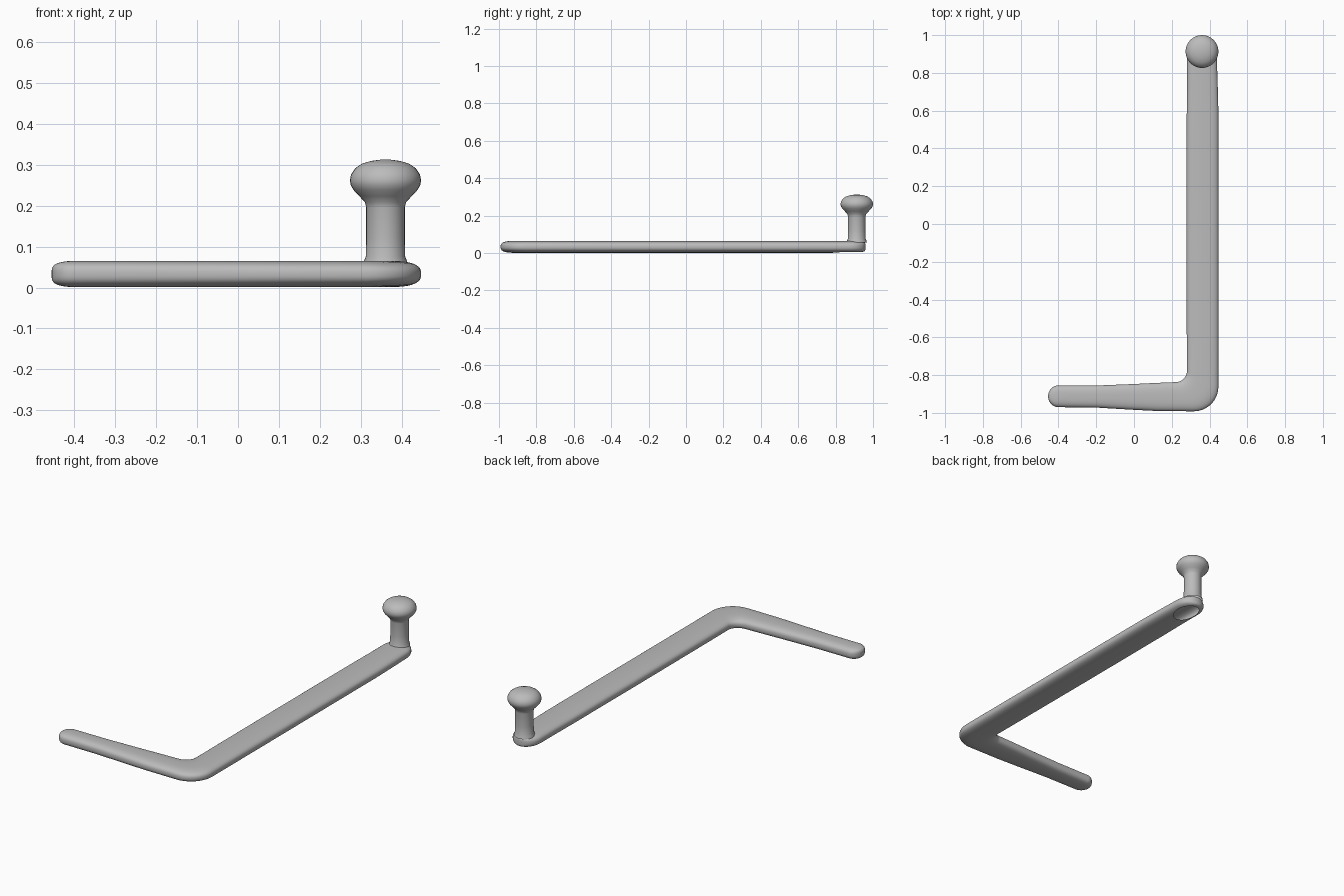
import bpy, bmesh, math
from mathutils import Vector

if "Cube" in bpy.data.objects:
    bpy.data.objects.remove(bpy.data.objects["Cube"])

grey = bpy.data.materials.new("plain_grey")
grey.use_nodes = True
COLOUR = (0.5, 0.5, 0.5, 1)
grey.diffuse_color = COLOUR
grey.node_tree.nodes["Principled BSDF"].inputs["Base Color"].default_value = COLOUR

MID_Z, HALF_H = 0.033, 0.032
SIDES = 32
KNOB_X, KNOB_Y = 0.36, 0.913


def make_object(name, bm):
    bmesh.ops.recalc_face_normals(bm, faces=bm.faces)
    mesh = bpy.data.meshes.new(name)
    bm.to_mesh(mesh)
    bm.free()
    mesh.materials.append(grey)
    obj = bpy.data.objects.new(name, mesh)
    bpy.context.collection.objects.link(obj)
    return obj


def smooth(obj):
    bpy.ops.object.select_all(action='DESELECT')
    obj.select_set(True)
    bpy.context.view_layer.objects.active = obj
    bpy.ops.object.shade_smooth_by_angle(angle=math.radians(50))


def loft(bm, rings, cap=True):
    loops = [[bm.verts.new(p) for p in ring] for ring in rings]
    n = len(loops[0])
    for a, b in zip(loops, loops[1:]):
        for i in range(n):
            j = (i + 1) % n
            bm.faces.new((a[i], a[j], b[j], b[i]))
    if cap:
        bm.faces.new(loops[0])
        bm.faces.new(loops[-1])


def section(outer, inner, height=1.0):
    """Flattened rounded section spanning two outline points."""
    a, b = Vector((*outer, MID_Z)), Vector((*inner, MID_Z))
    mid, half = (a + b) / 2, (a - b) / 2
    ring = []
    for i in range(SIDES):
        t = math.tau * (i + 0.5) / SIDES
        c, s = math.cos(t), math.sin(t)
        u = math.copysign(abs(c) ** 0.72, c)
        v = math.copysign(abs(s) ** 0.72, s)
        ring.append(mid + half * u + Vector((0, 0, HALF_H * height * v)))
    return ring


def arc(cx, cy, r, t):
    return cx + r * math.cos(t), cy + r * math.sin(t)


# Bent bar: rounded grip tip, tapered grip, rounded corner, long arm, rounded end
STEPS = 9
rings = []
for k in range(STEPS):
    t = math.radians(86) * (1 - k / STEPS)
    x, w = -0.4 - 0.055 * math.sin(t), 0.058 * math.cos(t)
    rings.append(section((x, -0.912 - w), (x, -0.912 + w), math.cos(t) ** 0.5))
for x, low, high in ((-0.4, -0.970, -0.855), (-0.2, -0.972, -0.855),
                     (0.0, -0.984, -0.847), (0.12, -0.990, -0.841)):
    rings.append(section((x, low), (x, high)))
for k in range(STEPS + 1):
    t = math.radians(-90 + 90 * k / STEPS)
    rings.append(section(arc(0.317, -0.862, 0.13, t), arc(0.22, -0.777, 0.06, t)))
for y, left, right in ((-0.6, 0.279, 0.447), (0.0, 0.278, 0.447),
                       (0.6, 0.279, 0.447), (0.75, 0.281, 0.443)):
    rings.append(section((right, y), (left, y)))
for k in range(STEPS + 1):
    t = math.radians(86) * k / STEPS
    y, w = 0.87 + 0.09 * math.sin(t), 0.079 * math.cos(t) ** 0.9
    rings.append(section((KNOB_X + w, y), (KNOB_X - w, y), math.cos(t) ** 0.3))
bm = bmesh.new()
loft(bm, rings)
bar = make_object("bent_bar", bm)

# Oval opening in the underside below the post
HOLE_Y, HOLE_RX, HOLE_RY = 0.86, 0.056, 0.08
bm = bmesh.new()
loft(bm, [[(KNOB_X + HOLE_RX * math.cos(math.tau * i / SIDES),
            HOLE_Y + HOLE_RY * math.sin(math.tau * i / SIDES), z)
           for i in range(SIDES)] for z in (-0.05, 0.03)])
cutter = make_object("opening_cutter", bm)
cutter.hide_render = True
cut = bar.modifiers.new("opening", 'BOOLEAN')
cut.operation, cut.solver, cut.object = 'DIFFERENCE', 'EXACT', cutter
bpy.context.view_layer.objects.active = bar
bpy.ops.object.modifier_apply(modifier=cut.name)
bpy.data.objects.remove(cutter)

# Keep the bar hollow behind the opening
bm = bmesh.new()
bm.from_mesh(bar.data)
inside = []
for f in bm.faces:
    c = f.calc_center_median()
    r = math.hypot((c.x - KNOB_X) / HOLE_RX, (c.y - HOLE_Y) / HOLE_RY)
    if r < 1.01 and 0.008 < c.z < 0.035:
        inside.append(f)
bmesh.ops.delete(bm, geom=inside, context='FACES')
bm.to_mesh(bar.data)
bm.free()
smooth(bar)

# Upright post flaring into a mushroom knob
profile = [(0.054, 0.056), (0.052, 0.066), (0.048, 0.076), (0.047, 0.12),
           (0.047, 0.195), (0.05, 0.208), (0.064, 0.223), (0.078, 0.238),
           (0.085, 0.25), (0.087, 0.262), (0.084, 0.276), (0.074, 0.291),
           (0.058, 0.302), (0.035, 0.309), (0.012, 0.312)]
bm = bmesh.new()
loft(bm, [[(KNOB_X + r * math.cos(math.tau * i / SIDES),
            KNOB_Y + r * math.sin(math.tau * i / SIDES), z)
           for i in range(SIDES)] for r, z in profile], cap=False)
bm.verts.ensure_lookup_table()
bm.faces.new(bm.verts[-SIDES:])
smooth(make_object("knob_post", bm))
